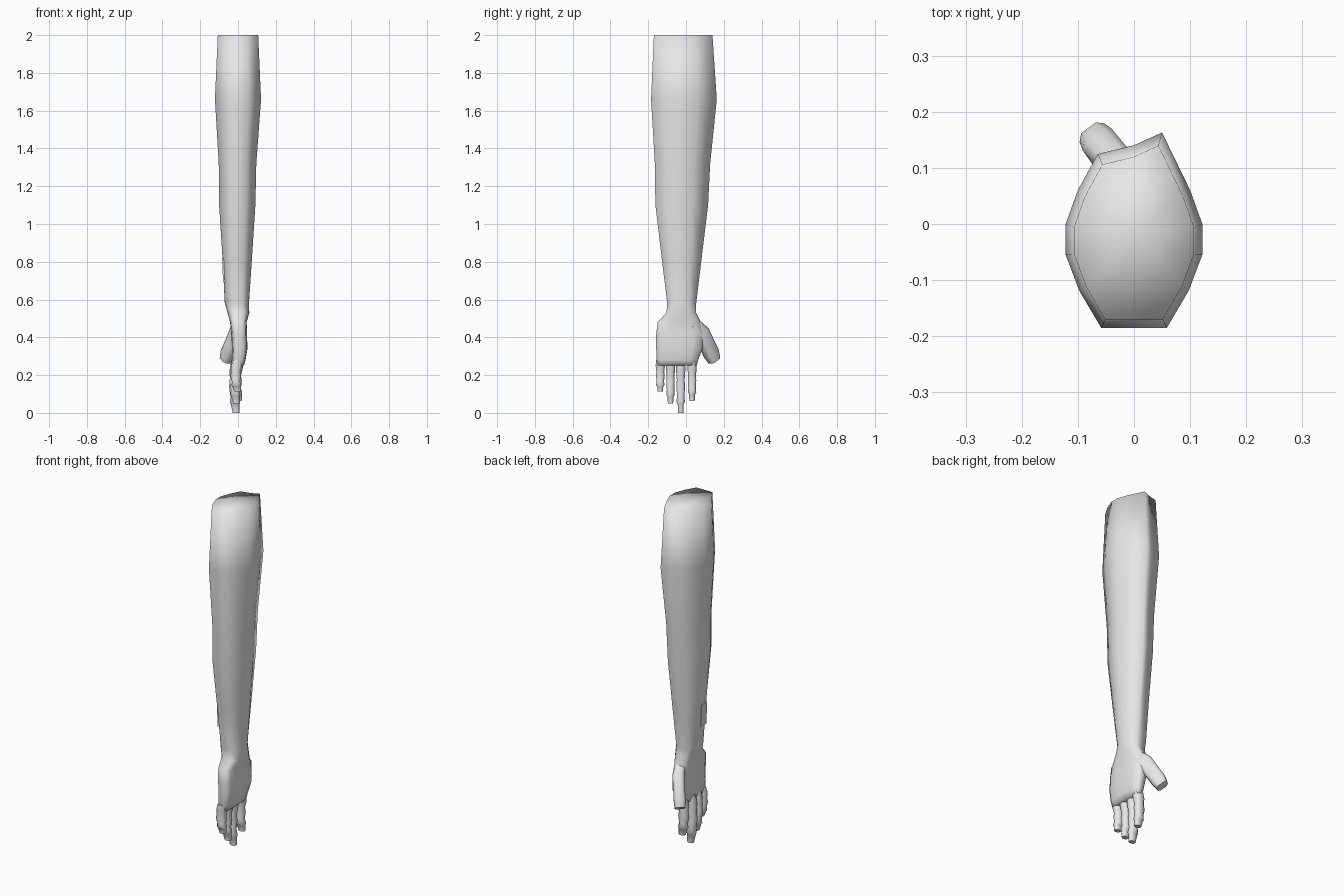
import bpy, bmesh, math
from mathutils import Vector

if "Cube" in bpy.data.objects:
    bpy.data.objects.remove(bpy.data.objects["Cube"])

skin = bpy.data.materials.new("plain grey")
skin.diffuse_color = (0.8, 0.8, 0.8, 1)
skin.use_nodes = True
skin.node_tree.nodes["Principled BSDF"].inputs["Base Color"].default_value = skin.diffuse_color


def loft(name, rings, angle=180):
    """Skin a list of equal-length point rings and close both ends with fans."""
    bm = bmesh.new()
    loops = [[bm.verts.new(p) for p in ring] for ring in rings]
    n = len(loops[0])
    for a, b in zip(loops, loops[1:]):
        for i in range(n):
            j = (i + 1) % n
            bm.faces.new((a[i], a[j], b[j], b[i]))
    for loop in (loops[0], loops[-1]):
        mid = bm.verts.new(sum((v.co for v in loop), Vector()) / n)
        for i in range(n):
            bm.faces.new((loop[i], loop[(i + 1) % n], mid))
    bmesh.ops.recalc_face_normals(bm, faces=bm.faces)
    mesh = bpy.data.meshes.new(name)
    bm.to_mesh(mesh)
    bm.free()
    obj = bpy.data.objects.new(name, mesh)
    bpy.context.collection.objects.link(obj)
    mesh.materials.append(skin)
    bpy.ops.object.select_all(action='DESELECT')
    obj.select_set(True)
    bpy.context.view_layer.objects.active = obj
    bpy.ops.object.shade_smooth_by_angle(angle=math.radians(angle))
    return obj


def power(v, e):
    return math.copysign(abs(v) ** e, v)


# Forearm cross-section, scaled to -1..1 on both axes
section = [(-.48, -1), (.48, -1), (.8, -.62), (1, -.25), (1, .06), (.82, .41),
           (.41, 1), (0, .87), (-.53, .78), (-.82, .41), (-1, .06), (-1, -.25), (-.8, -.62)]


def arm_ring(z, x0, x1, y0, y1, flat):
    ring = []
    for u, v in section:
        a = math.atan2(v, u)
        u2, v2 = power(math.cos(a), .65), power(math.sin(a), .65)
        u, v = u + (u2 - u) * flat, v + (v2 - v) * flat
        ring.append(((x0 + x1) / 2 + u * (x1 - x0) / 2, (y0 + y1) / 2 + v * (y1 - y0) / 2, z))
    return ring


# Forearm, wrist and palm: height, x range, y range, palm blend
loft("forearm_and_palm", [arm_ring(*r) for r in (
    (2.00, -.107, .107, -.170, .140, 0),
    (1.66, -.122, .122, -.185, .163, 0),
    (1.32, -.102, .097, -.165, .128, 0),
    (1.10, -.100, .092, -.162, .117, 0),
    (0.82, -.082, .074, -.130, .084, .2),
    (0.58, -.070, .058, -.102, .056, .5),
    (0.53, -.055, .060, -.108, .056, .8),
    (0.48, -.042, .046, -.158, .078, 1),
    (0.42, -.036, .048, -.166, .092, 1),
    (0.34, -.032, .050, -.166, .088, 1),
    (0.28, -.032, .040, -.163, .064, 1),
    (0.25, -.026, .032, -.158, .058, 1))])


def finger_ring(x, y, z, rx, ry):
    pts = [(math.cos(a), math.sin(a)) for a in (math.pi * (k + .5) / 4 for k in range(8))]
    return [(x + rx * power(c, .8), y + ry * power(s, .8), z) for c, s in pts]


# Fingers with knuckle bulges and narrow nail ends
for name, y, tip, x in (("little_finger", -.136, .112, -.002), ("ring_finger", -.082, .05, -.008),
                        ("middle_finger", -.028, 0, -.010), ("index_finger", .032, .063, .002)):
    length = .28 - tip
    profile = ((0, .026, .025), (.2, .031, .026), (.38, .025, .022), (.5, .030, .024),
               (.68, .023, .021), (.8, .028, .024), (.83, .025, .017), (1, .019, .015))
    loft(name, [finger_ring(x - .01 * math.sin(t * math.pi), y, .28 - t * length, rx, ry)
                for t, rx, ry in profile], 60)

# Thumb: swings out and down from the side of the palm
side = Vector((.82, .57, 0))
axis = Vector((-.36, .42, -.83)).normalized()
side = (side - axis * side.dot(axis)).normalized()
depth = axis.cross(side)
thumb = []
for c, w, d in (((.012, .035, .47), .030, .040), ((-.006, .078, .425), .034, .046),
                ((-.032, .110, .365), .032, .042), ((-.054, .134, .315), .034, .042),
                ((-.066, .150, .278), .029, .033)):
    ring = []
    for k in range(8):
        a = math.pi * (k + .5) / 4
        ring.append(Vector(c) + side * w * power(math.cos(a), .6) + depth * d * power(math.sin(a), .6))
    thumb.append(ring)
loft("thumb", thumb, 60)

# Small raised plate on the inner forearm
plate = []
for lift in (-.004, .005):
    plate.append([(-.074 - lift - (z - .7) * .05, y, z)
                  for y, z in ((-.075, .69), (-.025, .69), (-.025, .82), (-.075, .82))])
loft("wrist_plate", plate, 30)
